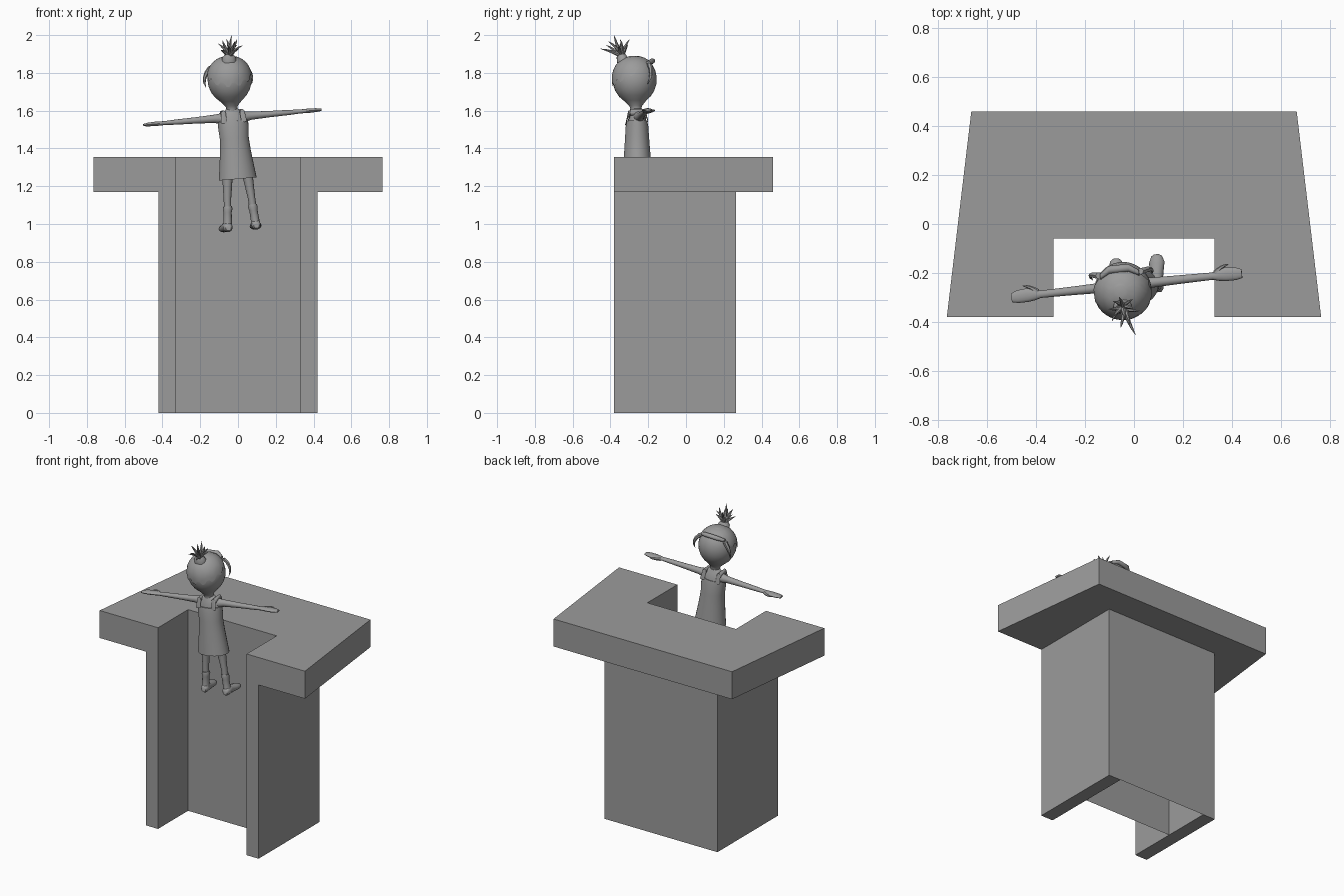
import bpy, bmesh, math, random
from mathutils import Vector, Matrix

random.seed(4)
grey = bpy.data.materials.new("plain_grey")
grey.diffuse_color = (0.33, 0.33, 0.33, 1)

# frame of the leaning figure: faces +y, origin between the shoulders
FIG = (Matrix.Translation((-0.03, -0.25, 1.565))
       @ Matrix.Rotation(0.105, 4, 'Z') @ Matrix.Rotation(-0.085, 4, 'Y'))


def finish(name, bm, smooth=False, matrix=None, fix=True):
    if fix:
        bmesh.ops.recalc_face_normals(bm, faces=bm.faces)
    if matrix:
        bm.transform(matrix)
    me = bpy.data.meshes.new(name)
    bm.to_mesh(me)
    bm.free()
    me.materials.append(grey)
    ob = bpy.data.objects.new(name, me)
    bpy.context.collection.objects.link(ob)
    if smooth:
        bpy.ops.object.select_all(action='DESELECT')
        ob.select_set(True)
        bpy.context.view_layer.objects.active = ob
        bpy.ops.object.shade_smooth_by_angle(angle=math.radians(50))
    return ob


def prism(name, outline, z0, z1):
    bm = bmesh.new()
    f = bm.faces.new([bm.verts.new((x, y, z0)) for x, y in outline])
    up = bmesh.ops.extrude_face_region(bm, geom=[f], use_keep_orig=True)
    bmesh.ops.translate(bm, vec=(0, 0, z1 - z0),
                        verts=[v for v in up['geom'] if isinstance(v, bmesh.types.BMVert)])
    return finish(name, bm)


def panel(name, w, y, h):
    bm = bmesh.new()
    bm.faces.new([bm.verts.new(p) for p in
                  ((-w, y, 0), (w, y, 0), (w, y, h), (-w, y, h))])
    return finish(name, bm, fix=False)


def loft(name, rings, axis='Z', n=20, caps=True):
    """rings: (x, y, z, radius_a, radius_b) stacked along the axis"""
    bm = bmesh.new()
    loops = []
    for x, y, z, ra, rb in rings:
        loop = []
        for i in range(n):
            a = 2 * math.pi * i / n
            c, s = ra * math.cos(a), rb * math.sin(a)
            off = {'X': (0, c, s), 'Y': (c, 0, s), 'Z': (c, s, 0)}[axis]
            loop.append(bm.verts.new(Vector((x, y, z)) + Vector(off)))
        loops.append(loop)
    for a, b in zip(loops, loops[1:]):
        for i in range(n):
            j = (i + 1) % n
            bm.faces.new((a[i], a[j], b[j], b[i]))
    if caps:
        bm.faces.new(loops[0])
        bm.faces.new(loops[-1])
    return finish(name, bm, True, FIG)


def spike(name, base, tip, r, bend=(0, 0, 0)):
    """tapering curved lock of hair"""
    base, tip, bend = Vector(base), Vector(tip), Vector(bend)
    q = (tip - base).to_track_quat('Z', 'Y')
    bm = bmesh.new()
    prev = None
    for k in range(5):
        t = k / 4
        p = base.lerp(tip, t) + bend * (4 * t * (1 - t))
        rr = r * (1 - t) ** 0.7 + 0.0008
        ring = [bm.verts.new(p + q @ Vector((rr * math.cos(i * math.pi / 3),
                                             rr * math.sin(i * math.pi / 3), 0))) for i in range(6)]
        if prev:
            for i in range(6):
                bm.faces.new((prev[i], prev[(i + 1) % 6], ring[(i + 1) % 6], ring[i]))
        else:
            bm.faces.new(ring)
        prev = ring
    bm.faces.new(prev)
    return finish(name, bm, True, FIG)


# --- desk: tapered U-shaped top, two side walls, thin back and inner panels
prism("desk_top", [(-0.665, 0.46), (-0.765, -0.38), (-0.33, -0.38), (-0.33, -0.06),
                   (0.33, -0.06), (0.33, -0.38), (0.765, -0.38), (0.665, 0.46)], 1.17, 1.355)
for s, side in ((-1, "left"), (1, "right")):
    prism(side + "_desk_wall", [(s * 0.33, -0.38), (s * 0.42, -0.38),
                                (s * 0.42, 0.265), (s * 0.33, 0.265)], 0, 1.17)
panel("desk_back_panel", 0.42, 0.265, 1.17)
panel("desk_inner_panel", 0.33, -0.06, 1.17)

# --- head and neck
HEAD = [(0.00, 0.036), (0.04, 0.028), (0.06, 0.033), (0.085, 0.056), (0.11, 0.083),
        (0.14, 0.103), (0.175, 0.115), (0.21, 0.117), (0.245, 0.111), (0.275, 0.096),
        (0.30, 0.073), (0.315, 0.045), (0.322, 0.012)]
loft("head", [(0, -0.01 - 0.01 * min(1, z / 0.1), z, r, r) for z, r in HEAD], n=32)


def head_radius(z):
    for (z0, r0), (z1, r1) in zip(HEAD, HEAD[1:]):
        if z0 <= z <= z1:
            return r0 + (r1 - r0) * (z - z0) / (z1 - z0)
    return 0.005


# --- hair cap: low and ragged at the back, high over the forehead
bm = bmesh.new()
N, rows = 48, []
for k in range(9):
    row = []
    for i in range(N):
        a = 2 * math.pi * i / N
        low = 0.233 + 0.063 * math.sin(a) + (0.012 if i % 4 < 2 else -0.008) * (math.sin(a) < 0.3)
        z = low + (0.321 - low) * math.sin(k / 8 * math.pi / 2)
        r = head_radius(z) + 0.005
        row.append(bm.verts.new((r * math.cos(a), -0.02 + r * math.sin(a), z + 0.004 * k / 8)))
    rows.append(row)
for a, b in zip(rows, rows[1:]):
    for i in range(N):
        j = (i + 1) % N
        bm.faces.new((a[i], a[j], b[j], b[i]))
bm.faces.new(rows[-1])
finish("hair_cap", bm, True, FIG)

# --- temple locks and fringe
for s, side in ((-1, "left"), (1, "right")):
    spike(side + "_temple_lock", (s * 0.085, 0.05, 0.275), (s * 0.122, 0.035, 0.165), 0.014,
          (s * 0.02, 0.012, 0))
loft("fringe", [(-0.08, 0.045, 0.282, 0.012, 0.01), (-0.04, 0.07, 0.296, 0.016, 0.014),
                (0.04, 0.07, 0.296, 0.016, 0.014), (0.08, 0.045, 0.282, 0.012, 0.01)], 'X', 10)

# --- spiky tuft on the back of the crown
loft("hair_band", [(0, -0.078, 0.29, 0.04, 0.035), (0, -0.085, 0.318, 0.036, 0.03),
                   (0, -0.088, 0.335, 0.022, 0.02)], n=14)
for i, (x, y, z) in enumerate([(0.02, -0.13, 0.433), (0.045, -0.205, 0.36), (-0.03, -0.12, 0.41),
                               (0.05, -0.10, 0.41), (0.0, -0.045, 0.415), (-0.05, -0.09, 0.395),
                               (0.075, -0.11, 0.375), (-0.045, -0.14, 0.36), (0.03, -0.16, 0.40),
                               (-0.01, -0.17, 0.385), (0.05, -0.06, 0.38), (-0.03, -0.06, 0.375)]):
    bend = Vector((random.uniform(-1, 1), random.uniform(-1, 1), 1)) * 0.006
    spike(f"tuft_spike_{i + 1}", (0.004, -0.087, 0.325), (x, y, z), 0.011, bend)

# --- torso, dress and shoulder straps
loft("torso", [(0, -0.01, -0.15, 0.07, 0.055), (0, -0.01, -0.05, 0.076, 0.054),
               (0, -0.008, 0.0, 0.074, 0.045), (0, -0.01, 0.025, 0.055, 0.036),
               (0, -0.01, 0.045, 0.03, 0.028)])
loft("dress", [(0, -0.01, -0.325, 0.092, 0.07), (0, -0.01, -0.327, 0.101, 0.08),
               (0, -0.01, -0.26, 0.092, 0.075), (0, -0.01, -0.18, 0.082, 0.069),
               (0, -0.01, -0.11, 0.077, 0.064), (0, -0.01, -0.05, 0.081, 0.06),
               (0, -0.01, -0.02, 0.081, 0.054)], n=24)
for s, side in ((-1, "left"), (1, "right")):
    loft(side + "_strap", [(s * 0.054, -0.063, -0.025, 0.015, 0.004),
                           (s * 0.05, -0.05, 0.022, 0.013, 0.018),
                           (s * 0.05, 0.03, 0.022, 0.013, 0.018),
                           (s * 0.054, 0.043, -0.025, 0.015, 0.004)], 'Y', 10)

    # --- arms with flat hands and thumbs
    loft(side + "_arm", [(s * 0.055, -0.005, -0.003, 0.03, 0.03), (s * 0.1, 0, 0, 0.021, 0.022),
                         (s * 0.2, 0, 0, 0.018, 0.017), (s * 0.3, 0, 0, 0.016, 0.014),
                         (s * 0.355, 0, 0, 0.015, 0.011), (s * 0.38, 0.002, 0, 0.024, 0.011),
                         (s * 0.41, 0.002, 0, 0.028, 0.012), (s * 0.45, 0, 0, 0.026, 0.010),
                         (s * 0.475, -0.002, -0.001, 0.018, 0.006)], 'X', 14)
    spike(side + "_thumb", (s * 0.365, 0.01, 0), (s * 0.425, 0.042, 0.002), 0.011, (0, 0.006, 0))

    # --- legs, ankle boots and feet
    loft(side + "_leg", [(s * 0.05, -0.01, -0.25, 0.032, 0.034), (s * 0.056, -0.01, -0.34, 0.026, 0.027),
                         (s * 0.064, -0.01, -0.43, 0.02, 0.021), (s * 0.068, -0.01, -0.49, 0.019, 0.02)], n=14)
    loft(side + "_boot", [(s * 0.067, -0.01, -0.468, 0.023, 0.024), (s * 0.067, -0.01, -0.482, 0.026, 0.027),
                          (s * 0.069, -0.01, -0.5, 0.022, 0.023), (s * 0.074, -0.01, -0.56, 0.023, 0.026),
                          (s * 0.076, -0.01, -0.59, 0.026, 0.03)], n=14)
    loft(side + "_foot", [(s * 0.075, -0.042, -0.582, 0.015, 0.014), (s * 0.075, -0.03, -0.578, 0.024, 0.026),
                          (s * 0.077, 0.01, -0.574, 0.025, 0.03), (s * 0.08, 0.05, -0.581, 0.029, 0.023),
                          (s * 0.083, 0.08, -0.584, 0.032, 0.02), (s * 0.084, 0.105, -0.587, 0.022, 0.014),
                          (s * 0.084, 0.113, -0.588, 0.01, 0.007)], 'Y', 14)
